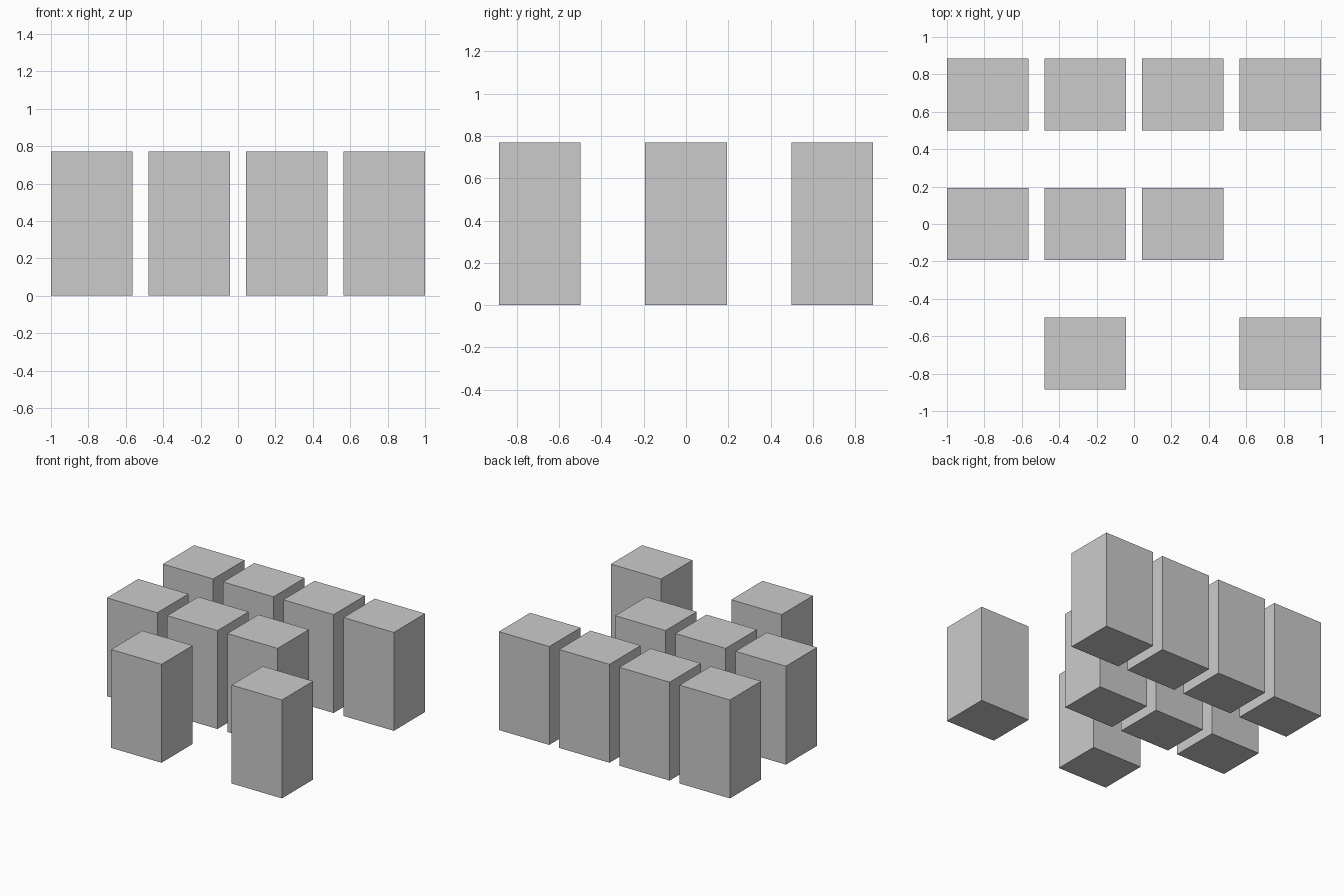
import bpy

if "Cube" in bpy.data.objects:
    bpy.data.objects.remove(bpy.data.objects["Cube"])

WIDTH, DEPTH, HEIGHT = 0.436, 0.386, 0.77
PITCH_X, PITCH_Y = 0.5213, 0.692

# Occupied columns (left to right) in each row, front to back
ROWS = {
    "front": (1, 3),
    "middle": (0, 1, 2),
    "back": (0, 1, 2, 3),
}


def add_block(name, x, y):
    """Upright rectangular block standing on z = 0."""
    bpy.ops.mesh.primitive_cube_add(size=1, location=(x, y, HEIGHT / 2))
    block = bpy.context.object
    block.name = name
    block.scale = (WIDTH, DEPTH, HEIGHT)
    bpy.ops.object.transform_apply(location=False, rotation=False, scale=True)


# Grid of separate blocks with gaps
for row, (row_name, columns) in enumerate(ROWS.items()):
    for col in columns:
        add_block(f"{row_name}_block_{col + 1}",
                  (col - 1.5) * PITCH_X, (row - 1) * PITCH_Y)
